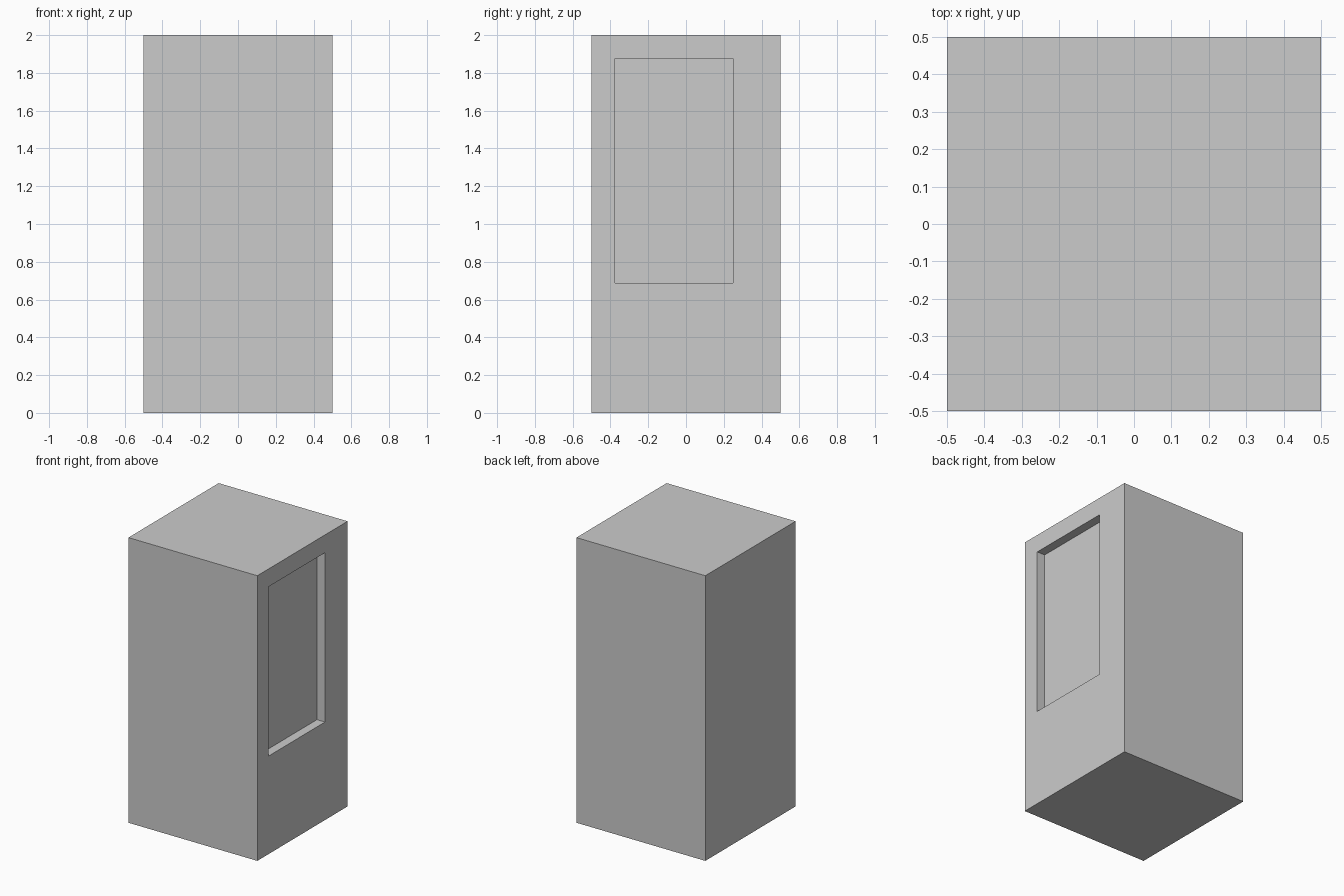
import bpy, bmesh
from mathutils import Matrix, Vector

if "Cube" in bpy.data.objects:
    bpy.data.objects.remove(bpy.data.objects["Cube"])

# Recess on the right (+x) side: y range, z range, depth
Y0, Y1, Z0, Z1, DEPTH = -0.375, 0.25, 0.6875, 1.875, 0.0625

# Cabinet block
bm = bmesh.new()
bmesh.ops.create_cube(bm, size=1.0, matrix=Matrix.Translation((0, 0, 1)) @ Matrix.Diagonal((1, 1, 2, 1)))
bm.normal_update()

# Panel outline on the right side
panel = max(bm.faces, key=lambda f: f.normal.x)
bmesh.ops.inset_region(bm, faces=[panel], thickness=0.1)
for v in panel.verts:
    v.co.y = Y0 if v.co.y < 0 else Y1
    v.co.z = Z0 if v.co.z < 1 else Z1

# Sink the panel straight inwards
floor = bmesh.ops.extrude_discrete_faces(bm, faces=[panel])["faces"][0]
bmesh.ops.translate(bm, verts=floor.verts, vec=Vector((-DEPTH, 0, 0)))
bmesh.ops.recalc_face_normals(bm, faces=bm.faces)

mesh = bpy.data.meshes.new("cabinet_body")
bm.to_mesh(mesh)
bm.free()
bpy.context.collection.objects.link(bpy.data.objects.new("cabinet_body", mesh))
